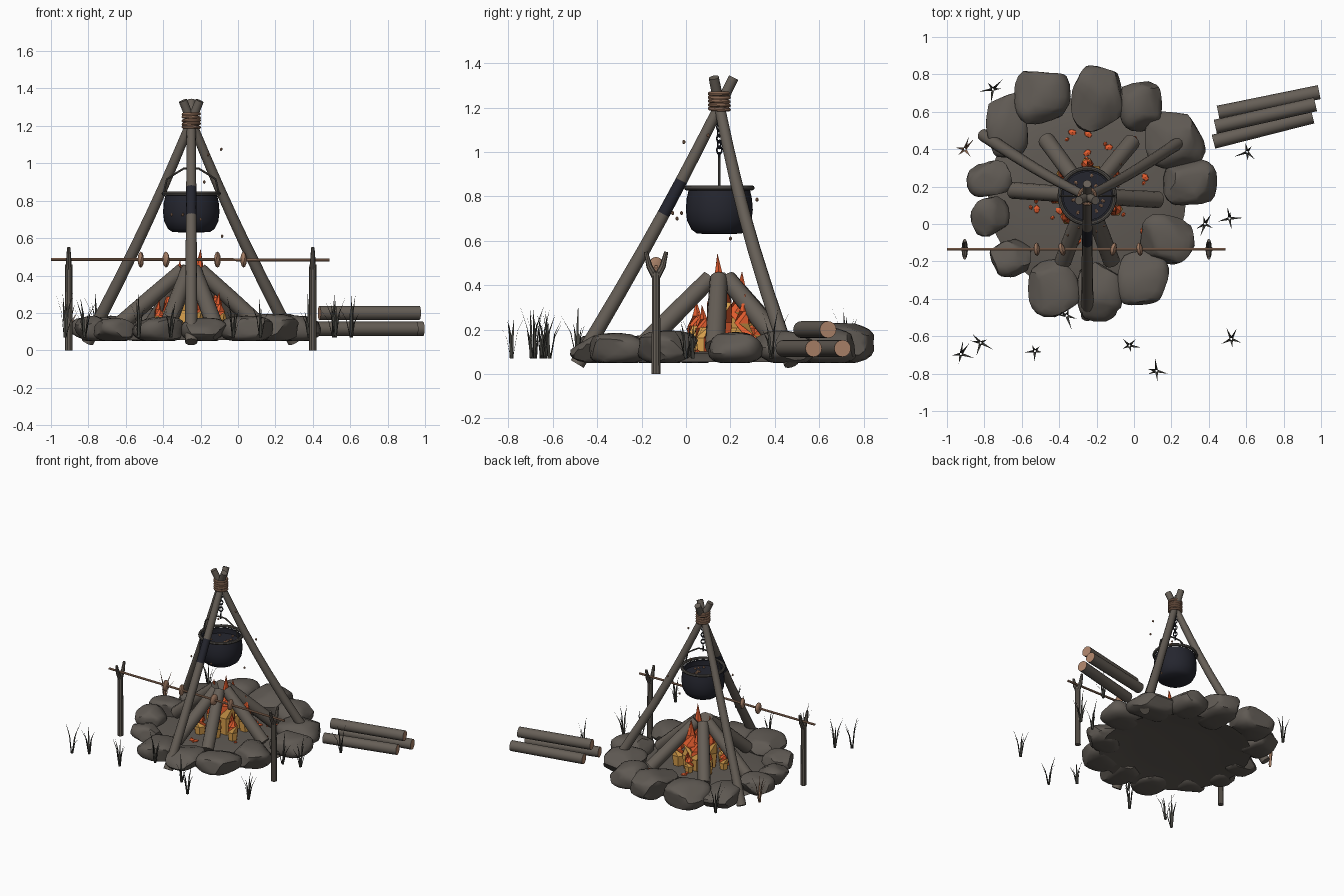
import bpy, bmesh, math, random
from mathutils import Vector, Matrix

if "Cube" in bpy.data.objects:
    bpy.data.objects.remove(bpy.data.objects["Cube"])

random.seed(4)
CX, CY = -0.25, 0.15          # centre of the fire


def mat(name, r, g, b):
    m = bpy.data.materials.new(name)
    m.diffuse_color = (r, g, b, 1)
    m.use_nodes = True
    m.node_tree.nodes["Principled BSDF"].inputs["Base Color"].default_value = m.diffuse_color
    return m


STONE = mat("stone", .115, .101, .087)
WOOD = mat("weathered_wood", .132, .113, .094)
IRON = mat("dark_iron", .018, .019, .028)
WORN = mat("worn_iron", .09, .082, .073)
CUT = mat("cut_wood", .42, .23, .145)
BROWN = mat("rope_brown", .36, .20, .125)
ORANGE = mat("flame_orange", .78, .11, .028)
YELLOW = mat("flame_yellow", .85, .43, .09)
GRASS = mat("dark_grass", .055, .054, .046)


def finish(name, bm, *mats):
    me = bpy.data.meshes.new(name)
    bm.to_mesh(me)
    bm.free()
    for m in mats:
        me.materials.append(m)
    ob = bpy.data.objects.new(name, me)
    bpy.context.collection.objects.link(ob)
    return ob


def add_tube(bm, pts, radii, sides=12, cap=0):
    pts = [Vector(p) for p in pts]
    rings = []
    for i, p in enumerate(pts):
        t = pts[min(i + 1, len(pts) - 1)] - pts[max(i - 1, 0)]
        q = t.to_track_quat('Z', 'Y')
        rings.append([bm.verts.new(p + q @ Vector((radii[i] * math.cos(a), radii[i] * math.sin(a), 0)))
                      for a in (2 * math.pi * k / sides for k in range(sides))])
    for a, b in zip(rings, rings[1:]):
        for k in range(sides):
            bm.faces.new((a[k], a[(k + 1) % sides], b[(k + 1) % sides], b[k]))
    for f in (bm.faces.new(rings[0][::-1]), bm.faces.new(rings[-1])):
        f.material_index = cap


def tube(name, pts, radii, m, sides=12, capmat=None):
    bm = bmesh.new()
    add_tube(bm, pts, radii, sides, 1 if capmat else 0)
    return finish(name, bm, *([m, capmat] if capmat else [m]))


def add_blob(bm, loc, scale, sub=1, rot=0.0):
    mx = Matrix.Translation(loc) @ Matrix.Rotation(rot, 4, 'Z') @ Matrix.Diagonal((*scale, 1))
    bmesh.ops.create_icosphere(bm, subdivisions=sub, radius=1, matrix=mx)


def lathe(name, prof, m, sides=32):
    bm = bmesh.new()
    vs = [bm.verts.new((CX + r, CY, z)) for r, z in prof]
    es = [bm.edges.new(p) for p in zip(vs, vs[1:])]
    bmesh.ops.spin(bm, geom=vs + es, cent=(CX, CY, 0), axis=(0, 0, 1), angle=2 * math.pi,
                   steps=sides, use_merge=True)
    bmesh.ops.remove_doubles(bm, verts=bm.verts, dist=1e-4)
    bmesh.ops.recalc_face_normals(bm, faces=bm.faces)
    return finish(name, bm, m)


def ring(name, loc, major, minor, m, rot=(0, 0, 0), scale=(1, 1, 1), seg=24):
    bpy.ops.mesh.primitive_torus_add(location=loc, rotation=rot, major_radius=major, minor_radius=minor,
                                     major_segments=seg, minor_segments=8)
    ob = bpy.context.object
    ob.name, ob.scale = name, scale
    ob.data.materials.append(m)


# Ash bed: shallow mound, hollow underneath
lathe("ash_bed", [(0, .105), (.2, .10), (.38, .092), (.47, .075), (.53, .055),
                  (.46, .062), (.38, .076), (.28, .084), (0, .088)], STONE)

# Ring of chiselled stones: x, y, half width, half depth, height
for x, y, rx, ry, h in [(-.49, .68, .145, .155, .17), (-.195, .67, .145, .175, .18), (.035, .64, .11, .14, .16),
                        (.22, .45, .16, .15, .14), (.30, .22, .14, .125, .14), (.18, -.08, .145, .14, .14),
                        (.045, -.30, .14, .15, .13), (-.18, -.36, .12, .16, .12), (-.42, -.345, .14, .15, .13),
                        (-.66, -.18, .11, .10, .12), (-.77, .04, .10, .105, .13), (-.77, .24, .12, .10, .13),
                        (-.68, .53, .12, .17, .13)]:
    bm = bmesh.new()
    bmesh.ops.create_icosphere(bm, subdivisions=3, radius=1)
    planes = [(Vector((random.gauss(0, 1), random.gauss(0, 1), random.gauss(.3, .7))).normalized(),
               random.uniform(.78, .92)) for _ in range(10)]
    for v in bm.verts:
        v.co = Vector([math.copysign(abs(c) ** .75, c) for c in v.co])
        for n, d in planes:
            v.co -= n * max(0, v.co.dot(n) - d)
        v.co = Vector((x + v.co.x * rx * 1.05, y + v.co.y * ry * 1.05, .05 + h / 2 + v.co.z * h * .54))
        v.co.z = max(v.co.z, .05)
    finish("ring_stone", bm, STONE)

# Tripod legs with a slight inward bend; the front one has a sooty band
for name, foot, tip, bend in [("front_leg", (-.25, -.49, .045), (-.25, .215, 1.335), (0, .02)),
                              ("left_leg", (-.805, .475, .045), (-.205, .125, 1.335), (.022, -.03)),
                              ("right_leg", (.30, .475, .045), (-.295, .125, 1.335), (-.022, -.03))]:
    a, b = Vector(foot), Vector(tip)
    ts = [0, .12, .25, .4, .523, .64, .75, .88, 1]
    ob = tube(name, [a.lerp(b, t) + Vector((*bend, 0)) * math.sin(math.pi * t) for t in ts],
              [.034 - .011 * t for t in ts], WOOD)
    if name == "front_leg":
        ob.data.materials.append(IRON)
        for p in ob.data.polygons:
            if .7 < p.center.z < .88:
                p.material_index = 1

# Rope lashing
for i in range(5):
    ring("lashing", (CX, CY, 1.193 + .0175 * i), .043, .0088, BROWN,
         (random.uniform(-.06, .06), random.uniform(-.06, .06), 0))

# Chain and hook
for i in range(8):
    ring("chain_link", (CX, CY, 1.19 - .026 * i), .0135, .0038, IRON,
         (math.pi / 2, 0, math.pi / 2 * (i % 2) + .6), (1, 1.3, 1), 12)
tube("hook", [(CX, CY, 1.0), (CX, CY, .96)], [.005, .005], IRON, 8)

# Pot, rim, stew and bail
lathe("pot", [(0, .63), (.10, .632), (.125, .65), (.145, .69), (.151, .74), (.147, .79), (.138, .83),
              (.128, .83), (.132, .76), (.10, .68), (0, .66)], IRON)
ring("pot_rim", (CX, CY, .838), .148, .011, WORN, seg=32)
lathe("stew", [(0, .79), (.134, .79)], IRON)
bm = bmesh.new()
for i in range(12):
    a, r = random.uniform(0, 6.28), random.uniform(.03, .115)
    add_blob(bm, (CX + r * math.cos(a), CY + r * math.sin(a), .793), (.013, .009, .008), rot=a)
finish("stew_chunks", bm, BROWN)
tube("bail", [(CX + x, CY, z) for x, z in [(-.15, .83), (-.13, .915), (-.085, .945), (-.04, .972), (0, .975),
                                          (.04, .972), (.085, .945), (.13, .915), (.15, .83)]],
     [.0055] * 9, WORN, 8)

# Leaning fire logs
for x, y in [(-.47, .45), (-.01, .44), (.13, .13), (-.65, .18), (-.12, -.20), (-.38, -.20)]:
    foot = Vector((x, y, .12))
    d = (Vector((x, y, 0)) - Vector((CX, CY, 0))).normalized()
    tip = Vector((CX, CY, .43)) + d * .045
    tube("fire_log", [foot, foot.lerp(tip, .5), tip], [.045, .044, .04], WOOD, 12)

# Flames: faceted tongues, yellow streaks low and orange tips
bm = bmesh.new()
for x, y, h, r in [(-.20, .15, .54, .065), (-.31, .16, .48, .065), (-.22, .25, .46, .07), (-.10, .08, .31, .04),
                   (-.35, .04, .30, .045), (-.23, .05, .33, .05), (-.37, .27, .32, .045), (-.12, .26, .36, .05),
                   (-.25, .32, .26, .035), (-.42, .14, .27, .035), (-.27, .25, .40, .06)]:
    n0 = len(bm.faces)
    lean = random.uniform(-.015, .015)
    dz = h - .10
    add_tube(bm, [(x, y, .10), (x, y, .10 + dz * .3), (x, y, .10 + dz * .5), (x + lean, y, .10 + dz * .7),
                  (x, y + lean, h)], [r * .8, r, r * .85, r * .45, .001], 6)
    bm.faces.ensure_lookup_table()
    for k, f in enumerate(bm.faces[n0:]):
        low = f.calc_center_median().z < .10 + dz * (.5 if h < .4 else .45)
        f.material_index = 0 if low and k % 3 else 1
finish("flames", bm, YELLOW, ORANGE)

# Embers scattered on the ash
bm = bmesh.new()
for x, y in [(-.33, .49), (-.245, .48), (-.135, .41), (-.09, .39), (.0, .45), (.06, .25), (.05, -.04), (-.52, .08),
             (-.545, .16), (-.40, .07), (-.30, -.09), (-.33, -.085), (-.10, .07), (-.40, .35), (-.25, .38)]:
    z = .099 if abs(x - CX) + abs(y - CY) < .3 else .096
    add_blob(bm, (x, y, z), (.025, .018, .012), rot=random.uniform(0, 3))
    ox, oy = random.uniform(-.05, .05), random.uniform(-.04, .04)
    add_blob(bm, (x + ox, y + oy, z + .002), (.014, .010, .010), rot=random.uniform(0, 3))
finish("embers", bm, ORANGE)

# Roasting spit with forked posts
SY = -.135
for x in (-.905, .40):
    tube("spit_post", [(x, SY, 0), (x, SY, .25), (x, SY, .46)], [.021, .02, .019], WOOD, 10)
    for s in (-1, 1):
        tube("post_fork", [(x, SY, .43), (x, SY + s * .03, .485), (x, SY + s * .046, .55)],
             [.016, .014, .009], WOOD, 8)
tube("spit", [(-1, SY, .487), (.49, SY, .483)], [.008, .008], BROWN, 8)
bm = bmesh.new()
for x in (-.52, -.385, -.11, .03):
    add_blob(bm, (x, SY, .485), (.017, .036, .043), 2, random.uniform(-.3, .3))
finish("roasting_food", bm, BROWN)

# Firewood stack
for a, b in [((.45, .595, .115), (.99, .705, .115)), ((.435, .52, .2), (.97, .64, .2)),
             ((.425, .44, .115), (.955, .575, .115))]:
    tube("firewood", [a, b], [.038, .038], WOOD, 16, CUT)

# Grass tufts; one is dry
for i, (x, y) in enumerate([(-.755, .72), (.605, .385), (.51, .03), (.38, .0), (.52, -.615), (.12, -.785),
                            (-.025, -.65), (-.36, -.49), (-.53, -.68), (-.925, -.695), (-.82, -.635),
                            (-.905, .40)]):
    bm = bmesh.new()
    turn = random.uniform(0, 6.28)
    for k in range(5):
        a = turn + k * 1.256 + random.uniform(-.5, .5)
        d, w = Vector((math.cos(a), math.sin(a), 0)), Vector((-math.sin(a), math.cos(a), 0)) * .0075
        h, s = random.uniform(.13, .245), random.uniform(.03, .075)
        o = Vector((x, y, .07)) + d * .005
        m = o + d * s * .35 + Vector((0, 0, h * .6))
        v = [bm.verts.new(p) for p in (o - w, o + w, m + w * .65, m - w * .65, o + d * s + Vector((0, 0, h)))]
        bm.faces.new(v[:4])
        bm.faces.new((v[3], v[2], v[4]))
    finish("grass_tuft", bm, BROWN if i == 11 else GRASS)

# Floating sparks
bm = bmesh.new()
for p in [(-.16, -.01, 1.045), (-.09, .1, 1.075), (-.355, -.06, .725), (-.295, -.02, .725), (-.085, .2, .61),
          (-.18, .2, .9), (-.07, .32, .785), (-.2, -.04, .7)]:
    add_blob(bm, p, (.008, .008, .010))
finish("sparks", bm, BROWN)

bpy.ops.object.select_all(action='DESELECT')
for ob in bpy.data.objects:
    if ob.name.split('.')[0] not in ("flames", "grass_tuft", "embers"):
        ob.select_set(True)
        bpy.context.view_layer.objects.active = ob
bpy.ops.object.shade_smooth_by_angle(angle=math.radians(35))
